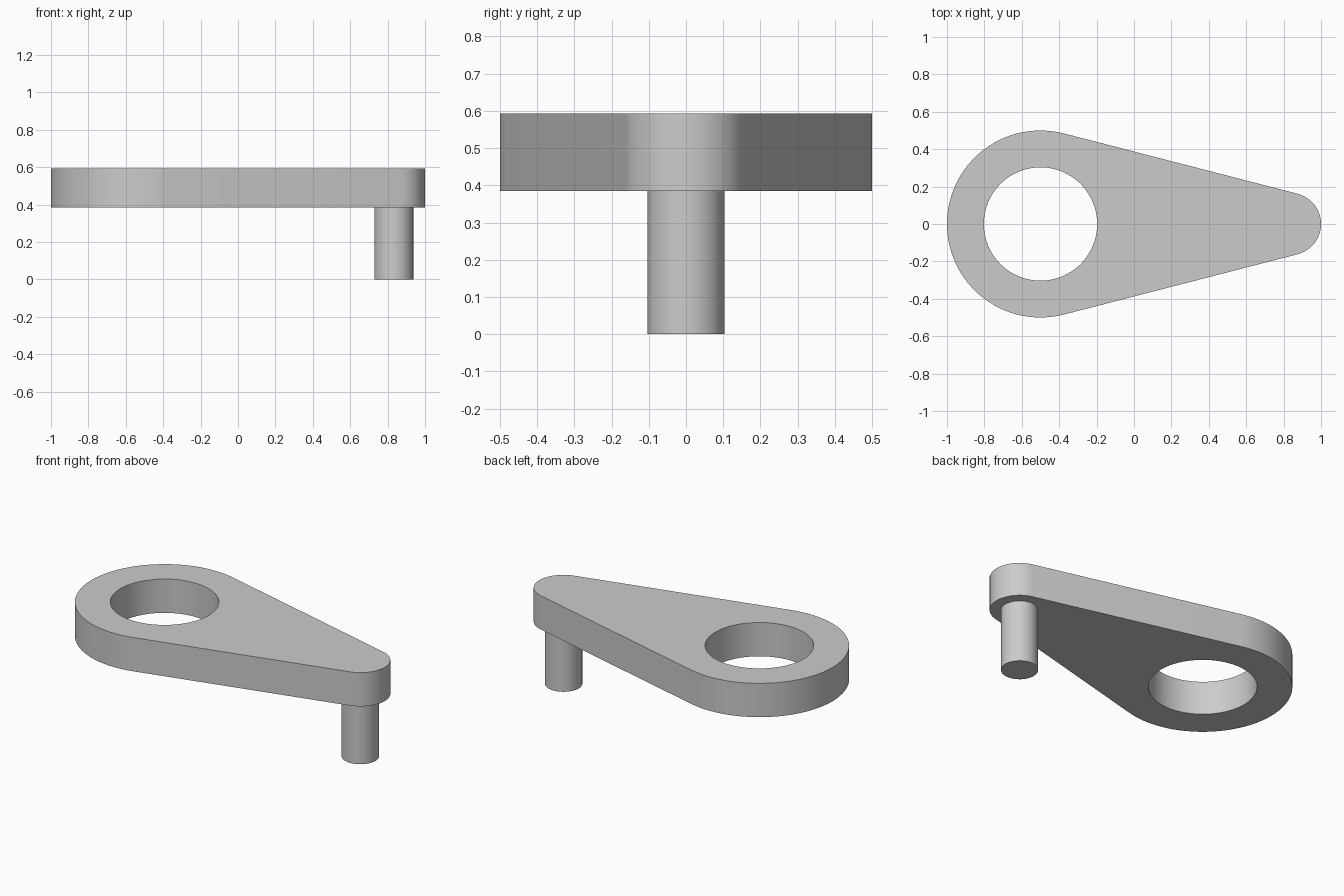
import bpy, bmesh
from math import asin, pi, cos, sin

if "Cube" in bpy.data.objects:
    bpy.data.objects.remove(bpy.data.objects["Cube"])

BIG_X, BIG_R = -0.5, 0.5          # eye end
TIP_R = 0.167                     # narrow end
TIP_X = 1.0 - TIP_R
HOLE_R, PIN_R = 0.303, 0.104
Z0, Z1 = 0.385, 0.593             # plate bottom and top


def arc(cx, r, a0, a1, n):
    return [(cx + r * cos(a0 + (a1 - a0) * i / n), r * sin(a0 + (a1 - a0) * i / n))
            for i in range(n + 1)]


def prism(name, loops, z0, z1):
    """Extrude closed loops (outline first, then holes) from z0 to z1."""
    bm = bmesh.new()
    edges = []
    for pts in loops:
        vs = [bm.verts.new((x, y, z0)) for x, y in pts]
        edges += [bm.edges.new((v, vs[(i + 1) % len(vs)])) for i, v in enumerate(vs)]
    if len(loops) == 1:
        bm.faces.new(vs)
    else:
        bmesh.ops.triangle_fill(bm, edges=edges, use_beauty=True, normal=(0, 0, -1))
    ret = bmesh.ops.extrude_face_region(bm, geom=bm.faces[:], use_keep_orig=True)
    top = [g for g in ret["geom"] if isinstance(g, bmesh.types.BMVert)]
    bmesh.ops.translate(bm, verts=top, vec=(0, 0, z1 - z0))
    bmesh.ops.recalc_face_normals(bm, faces=bm.faces[:])
    mesh = bpy.data.meshes.new(name)
    bm.to_mesh(mesh)
    bm.free()
    ob = bpy.data.objects.new(name, mesh)
    bpy.context.collection.objects.link(ob)
    bpy.ops.object.select_all(action="DESELECT")
    ob.select_set(True)
    bpy.context.view_layer.objects.active = ob
    bpy.ops.object.shade_smooth_by_angle(angle=pi / 6)
    return ob


# Tapered arm: two arcs joined by their common tangents, with a round eye
t = pi / 2 - asin((BIG_R - TIP_R) / (TIP_X - BIG_X))
outline = arc(BIG_X, BIG_R, t, 2 * pi - t, 48) + arc(TIP_X, TIP_R, -t, t, 32)
eye = arc(BIG_X, HOLE_R, 0, 2 * pi, 64)[:-1]
prism("crank_arm", [outline, eye], Z0, Z1)

# Pin hanging below the narrow end
prism("crank_pin", [arc(TIP_X, PIN_R, 0, 2 * pi, 48)[:-1]], 0.0, Z0)
